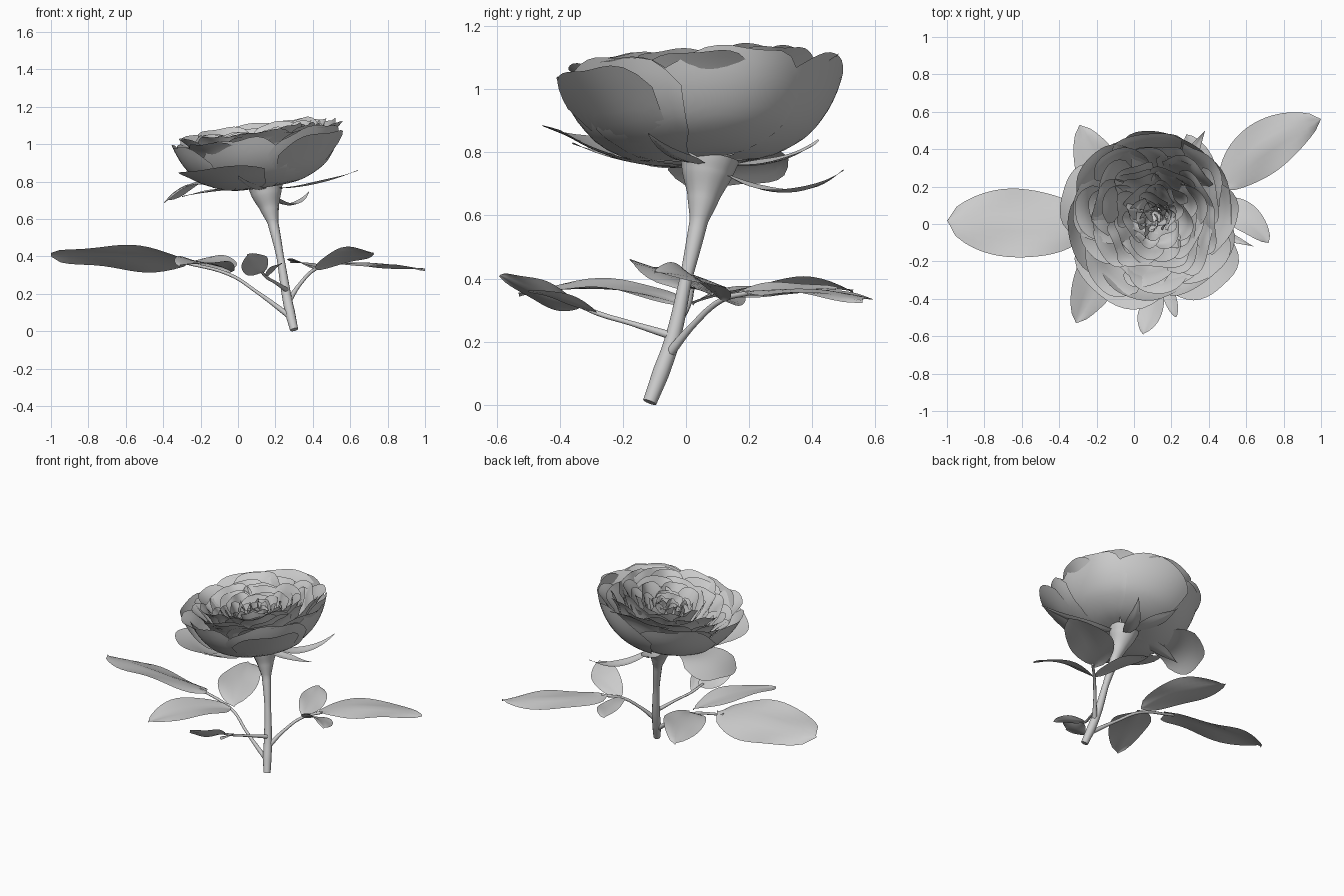
import bpy, math, random
from mathutils import Vector, Matrix

if "Cube" in bpy.data.objects:
    bpy.data.objects.remove(bpy.data.objects["Cube"])

random.seed(4)


def grid_object(name, fn, nu, nv):
    """Smooth sheet from fn(u in -1..1, v in 0..1)."""
    verts = [fn(2 * i / nu - 1, j / nv) for j in range(nv + 1) for i in range(nu + 1)]
    w = nu + 1
    faces = [(j * w + i, j * w + i + 1, (j + 1) * w + i + 1, (j + 1) * w + i)
             for j in range(nv) for i in range(nu)]
    me = bpy.data.meshes.new(name)
    me.from_pydata(verts, [], faces)
    me.polygons.foreach_set("use_smooth", [True] * len(faces))
    ob = bpy.data.objects.new(name, me)
    bpy.context.collection.objects.link(ob)
    return ob


def tube(name, pts):
    """Round stalk through (x, y, z, radius) points."""
    cu = bpy.data.curves.new(name, 'CURVE')
    cu.dimensions = '3D'
    cu.bevel_depth = 1.0
    cu.bevel_resolution = 4
    cu.resolution_u = 8
    cu.use_fill_caps = True
    sp = cu.splines.new('BEZIER')
    sp.bezier_points.add(len(pts) - 1)
    for bp, p in zip(sp.bezier_points, pts):
        bp.co = p[:3]
        bp.radius = p[3]
        bp.handle_left_type = bp.handle_right_type = 'AUTO'
    ob = bpy.data.objects.new(name, cu)
    bpy.context.collection.objects.link(ob)


def leaf(name, base, mid, tip, width, roll=0.0, fold=0.12, fullness=0.65):
    """Blade along a quadratic curve, folded a little at the midrib."""
    a, b, c = Vector(base), Vector(mid), Vector(tip)

    def fn(u, v):
        p = a * (1 - v) ** 2 + b * 2 * v * (1 - v) + c * v * v
        t = ((b - a) * (1 - v) + (c - b) * v).normalized()
        side = t.cross(Vector((0, 0, 1))).normalized()
        normal = side.cross(t)
        across = side * math.cos(roll) + normal * math.sin(roll)
        up = normal * math.cos(roll) - side * math.sin(roll)
        half = width / 2 * max(0.0, math.sin(math.pi * v ** 0.95)) ** fullness
        wave = 0.03 * width * math.sin(9 * v + 2 * u) * abs(u)
        return p + across * u * half + up * (fold * abs(u) * half + wave)
    return grid_object(name, fn, 8, 16)


# Flower frame: tilted towards -x and very slightly towards -y
axis = Vector((-0.05, -0.018, 0.32)).normalized()
FRAME = (Matrix.Translation((0.14, 0.055, 0.775))
         @ Vector((0, 0, 1)).rotation_difference(axis).to_matrix().to_4x4())


def sample(profile, v):
    """Catmull-Rom interpolation of (radius, height) points."""
    n = len(profile) - 1
    i = min(int(v * n), n - 1)
    f = v * n - i
    p = [Vector(profile[max(0, min(n, i + k))]) for k in (-1, 0, 1, 2)]
    return 0.5 * (2 * p[1] + (p[2] - p[0]) * f + (2 * p[0] - 5 * p[1] + 4 * p[2] - p[3]) * f * f
                  + (3 * p[1] - p[0] - 3 * p[2] + p[3]) * f ** 3)


def petal(name, profile, az, half, drop=0.25, ruffle=0.008, spiral=0.03):
    ph, k = random.uniform(0, 6.28), random.uniform(3, 5)

    def fn(u, v):
        s = v * (1 - drop * abs(u) ** 3 - 0.025 * (1 + math.sin(k * u * 1.6 + ph)))
        r, h = sample(profile, max(0.0, min(1.0, s)))
        r = r * (1 + spiral * u) + ruffle * math.sin(k * u + ph) * v * v
        ang = az + half * u * min(1.0, 0.6 + 0.8 * v)
        return FRAME @ Vector((r * math.cos(ang), r * math.sin(ang), h))
    return grid_object(name, fn, 14, 12)


# Stem swelling into the hip under the flower
tube("stem", [(0.30, -0.115, 0.008, 0.022), (0.278, -0.08, 0.1, 0.027), (0.258, -0.045, 0.2, 0.025),
              (0.225, 0.0, 0.4, 0.02), (0.187, 0.04, 0.58, 0.029), (0.168, 0.055, 0.66, 0.052),
              (0.153, 0.066, 0.73, 0.08), (0.145, 0.075, 0.785, 0.095)])

# Leaf stalks
tube("left_leaf_stalk", [(0.29, -0.09, 0.07, 0.016), (0.1, -0.05, 0.21, 0.009),
                         (-0.04, 0.0, 0.30, 0.009), (-0.3, 0.02, 0.37, 0.008)])
tube("right_leaf_stalk", [(0.27, -0.055, 0.16, 0.016), (0.33, 0.02, 0.25, 0.01),
                          (0.41, 0.11, 0.33, 0.009), (0.5, 0.2, 0.355, 0.008)])
tube("front_leaf_stalk", [(0.26, -0.05, 0.22, 0.013), (0.2, -0.18, 0.26, 0.008),
                          (0.15, -0.28, 0.29, 0.008), (0.12, -0.36, 0.325, 0.006)])

# Leaflets
leaf("left_end_leaflet", (-0.24, 0.0, 0.37), (-0.62, 0.01, 0.43), (-1, 0.02, 0.41), 0.39, -0.33, -0.1, 0.5)
leaf("left_front_leaflet", (-0.04, -0.02, 0.32), (-0.19, -0.24, 0.4), (-0.31, -0.53, 0.35), 0.25, 0.1)
leaf("left_back_leaflet", (-0.04, 0.02, 0.32), (-0.17, 0.24, 0.4), (-0.29, 0.53, 0.36), 0.26, 0.1)
leaf("right_end_leaflet", (0.47, 0.18, 0.355), (0.66, 0.45, 0.39), (1.0, 0.56, 0.33), 0.28, 0.0, -0.1)
leaf("right_front_leaflet", (0.41, 0.11, 0.33), (0.6, 0.07, 0.42), (0.72, -0.1, 0.42), 0.17, 0.4)
leaf("right_back_leaflet", (0.41, 0.12, 0.335), (0.36, 0.32, 0.37), (0.28, 0.48, 0.37), 0.16, -0.2)
leaf("front_end_leaflet", (0.13, -0.33, 0.31), (0.1, -0.47, 0.34), (0.05, -0.59, 0.41), 0.15, -0.6)
leaf("front_side_leaflet", (0.15, -0.28, 0.29), (0.2, -0.4, 0.35), (0.225, -0.5, 0.36), 0.07, -0.3)

# Sepals
root = (0.145, 0.075, 0.765)
for i, (mid, tip, width) in enumerate([
        ((0.38, -0.02, 0.75), (0.64, -0.12, 0.86), 0.08),
        ((0.27, 0.31, 0.59), (0.38, 0.5, 0.745), 0.09),
        ((0.08, -0.15, 0.73), (0.0, -0.36, 0.83), 0.11),
        ((0.08, 0.3, 0.73), (0.0, 0.42, 0.84), 0.12),
        ((-0.1, 0.08, 0.76), (-0.3, 0.06, 0.72), 0.10)]):
    leaf(f"sepal_{i + 1}", root, mid, tip, width, 0, 0.2, 1.1)

# Outermost petals that have dropped open
petal("drooping_petal_left", [(0.03, 0), (0.2, 0.03), (0.36, 0.07), (0.46, 0.05), (0.54, -0.01)],
      math.radians(168), 0.45, 0.2)
petal("drooping_petal_front", [(0.03, 0), (0.2, 0.01), (0.34, 0.06), (0.44, 0.12), (0.53, 0.165)],
      math.radians(235), 0.65, 0.2)
petal("open_petal_right", [(0.03, 0), (0.2, 0.01), (0.33, 0.07), (0.44, 0.17), (0.53, 0.26)],
      math.radians(-48), 0.5, 0.2)

# Outer cup of broad petals
CUP = [(0.03, 0.0), (0.19, 0.005), (0.32, 0.06), (0.39, 0.13), (0.435, 0.21), (0.465, 0.3)]
for i in range(6):
    petal(f"outer_petal_{i + 1}", [(r * (0.96 + 0.03 * (i % 2)), h) for r, h in CUP],
          i * math.tau / 6 + 0.25, 0.66, 0.25, 0.008)

# Inner whorls, leaning outwards and getting tighter towards the heart
LAYERS = [(0.435, 0.31, 8), (0.395, 0.315, 9), (0.35, 0.315, 9), (0.305, 0.31, 8), (0.26, 0.30, 8),
          (0.215, 0.29, 7), (0.17, 0.28, 6), (0.12, 0.27, 5), (0.075, 0.26, 4), (0.04, 0.25, 3)]
for n, (R, H, count) in enumerate(LAYERS):
    for i in range(count):
        q = R * random.uniform(0.92, 1.07)
        top = H * random.uniform(0.88, 1.04)
        prof = [(0.25 * q, 0.03), (0.58 * q, 0.07 + 0.007 * n), (0.75 * q, 0.15 + 0.003 * n),
                (0.87 * q, top - 0.06), (q, top)]
        az = (i + random.uniform(-0.25, 0.25)) * math.tau / count + n * 0.9
        petal(f"inner_petal_{n + 1}_{i + 1}", prof, az, math.pi / count * 1.3,
              0.2, 0.014, random.choice((-0.07, 0.07)))

# Crumpled petals folded edge-on in the heart
for i in range(10):
    a = i * 2.4
    d = 0.03 + 0.011 * i
    c = Vector((d * math.cos(a), d * math.sin(a), 0.0))
    base = FRAME @ (c * 0.6 + Vector((0, 0, 0.1)))
    tip = FRAME @ (c + Vector((0.02 * math.cos(a + 1), 0.02 * math.sin(a + 1), 0.27)))
    leaf(f"heart_petal_{i + 1}", base, (base + tip) / 2 + Vector((0.01, 0, 0)), tip, 0.1, a, 0.5, 0.6)
